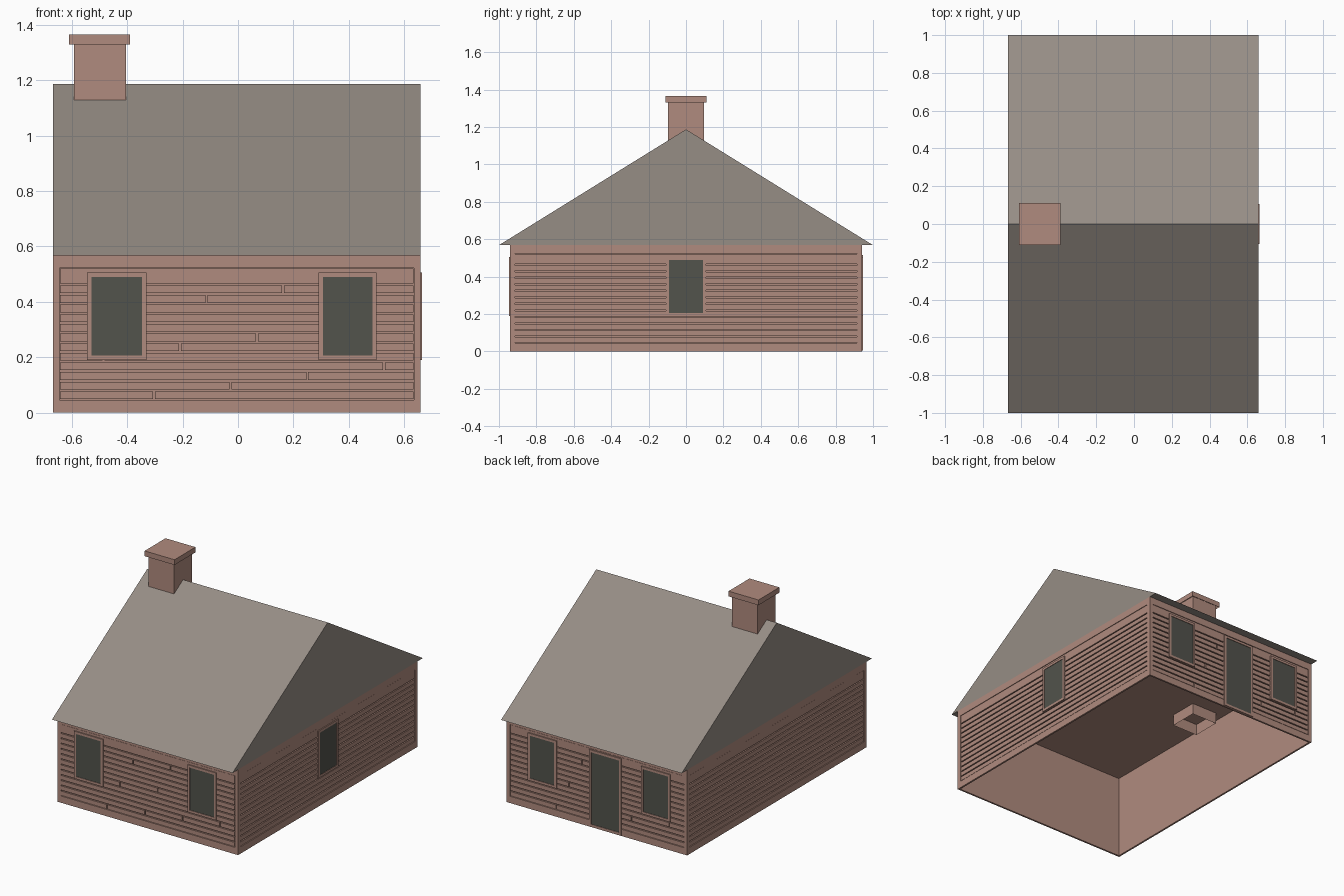
import bpy, bmesh
from math import pi
from mathutils import Matrix, Vector

cube = bpy.data.objects.get("Cube")
if cube:
    bpy.data.objects.remove(cube, do_unlink=True)


def material(name, rgb):
    col = [((c / 255 + 0.055) / 1.055) ** 2.4 for c in rgb] + [1.0]
    m = bpy.data.materials.new(name)
    m.use_nodes = True
    m.diffuse_color = col
    m.node_tree.nodes["Principled BSDF"].inputs["Base Color"].default_value = col
    return m


BRICK = material("dusty red siding", (176, 139, 126))
ROOF = material("warm grey roofing", (150, 141, 133))
GLASS = material("dark glass", (82, 83, 76))

CX = -0.004              # house centre in x
HX, HY = 0.664, 0.942    # outer half sizes of the walls
SKIN = 0.012             # depth of the siding layer
EAVE, RIDGE = 0.568, 1.187


def finish(name, bm, mat):
    me = bpy.data.meshes.new(name)
    bm.to_mesh(me)
    bm.free()
    me.materials.append(mat)
    ob = bpy.data.objects.new(name, me)
    bpy.context.collection.objects.link(ob)
    return ob


def add_box(bm, lo, hi, open_bottom=False):
    lo, hi = Vector(lo), Vector(hi)
    size = Matrix.Diagonal((*(hi - lo), 1))
    verts = bmesh.ops.create_cube(bm, size=1, matrix=Matrix.Translation((lo + hi) / 2) @ size)["verts"]
    if open_bottom:
        under = [f for f in verts[0].link_faces[:] + bm.faces[:] if f.normal.z < -0.5
                 or all(abs(v.co.z - lo.z) < 1e-5 for v in f.verts)]
        bmesh.ops.delete(bm, geom=list(set(under)), context="FACES_ONLY")


def box(name, lo, hi, mat, open_bottom=False):
    bm = bmesh.new()
    add_box(bm, lo, hi, open_bottom)
    return finish(name, bm, mat)


def slabs(name, parts, mat, place):
    """Slabs on a wall: (u0, u1, z0, z1, thickness), outward is local -y."""
    bm = bmesh.new()
    for u0, u1, z0, z1, d in parts:
        add_box(bm, (u0, -d, z0), (u1, 0, z1))
    bm.transform(place)
    return finish(name, bm, mat)


def opening(name, u, width, z0, z1, place):
    """A raised frame around a dark pane."""
    a, b, t = u - width / 2, u + width / 2, 0.016
    slabs(name + "_frame", [(a, a + t, z0, z1, 0.017), (b - t, b, z0, z1, 0.017),
                            (a + t, b - t, z0, z0 + t, 0.017),
                            (a + t, b - t, z1 - t, z1, 0.017)], BRICK, place)
    slabs(name + "_pane", [(a + t, b - t, z0 + t, z1 - t, 0.014)], GLASS, place)


def siding(name, half, post_end, place, jointed):
    """Border boards, and rows of planks with open grooves between them."""
    low, high, row, gap, rows = 0.045, 0.522, 0.0348, 0.007, 13
    slabs(name + "_border", [(-post_end, -half, 0, EAVE, SKIN), (half, post_end, 0, EAVE, SKIN),
                             (-half, half, 0, low, SKIN), (-half, half, high, EAVE, SKIN)],
          BRICK, place)
    end, planks = half - 0.002, []
    for i in range(rows):
        last = i == rows - 1
        z0 = low + i * row + gap / 2
        z1 = high - 0.002 if last else z0 + row - gap
        joint = (0.34 + 0.277 * i) % 1.29 - half
        if jointed and not last and joint < end - 0.05:
            planks += [(-end, joint - gap / 2, z0, z1, 0.010), (joint + gap / 2, end, z0, z1, 0.010)]
        else:
            planks.append((-end, end, z0, z1, 0.010))
    slabs(name + "_planks", planks, BRICK, place)


# Wall shell, open underneath, with the ceiling as its top
ix, iy = HX - SKIN, HY - SKIN
box("wall_shell", (CX - ix, -iy, 0), (CX + ix, iy, 0.56), BRICK, open_bottom=True)

# Siding on the four walls
places = {}
for i, side in enumerate(("front", "left", "back", "right")):
    dist = HX - SKIN if i % 2 else HY - SKIN
    places[side] = (Matrix.Translation((CX, 0, 0)) @ Matrix.Rotation(i * pi / 2, 4, "Z")
                    @ Matrix.Translation((0, -dist, 0)))
    if i % 2:
        siding(side + "_wall", 0.915, iy, places[side], False)
    else:
        siding(side + "_wall", 0.64, HX, places[side], True)

# Windows and door
for side, flip in (("front", 1), ("back", -1)):
    opening(side + "_window_a", -0.434 * flip, 0.214, 0.19, 0.505, places[side])
    opening(side + "_window_b", 0.4 * flip, 0.21, 0.19, 0.505, places[side])
opening("side_window", 0, 0.212, 0.19, 0.505, places["left"])
opening("back_door", 0.063, 0.235, 0.005, 0.515, places["back"])

# Gabled roof as a solid prism
bm = bmesh.new()
profile = [(-1, EAVE), (1, EAVE), (0, RIDGE)]
gable = bm.faces.new([bm.verts.new((CX - HX, y, z)) for y, z in profile])
extruded = bmesh.ops.extrude_face_region(bm, geom=[gable])["geom"]
bmesh.ops.translate(bm, vec=(2 * HX, 0, 0),
                    verts=[g for g in extruded if isinstance(g, bmesh.types.BMVert)])
if not any(abs(f.normal.x) > 0.9 and f.calc_center_median().x < 0 for f in bm.faces):
    bm.faces.new([v for v in bm.verts if v.co.x < 0])
bmesh.ops.recalc_face_normals(bm, faces=bm.faces)
finish("roof", bm, ROOF)

# Chimney, reaching through the ceiling, and its cap
box("chimney_stack", (-0.593, -0.095, 0.485), (-0.404, 0.095, 1.34), BRICK, open_bottom=True)
box("chimney_cap", (-0.61, -0.11, 1.33), (-0.39, 0.11, 1.365), BRICK, open_bottom=True)
